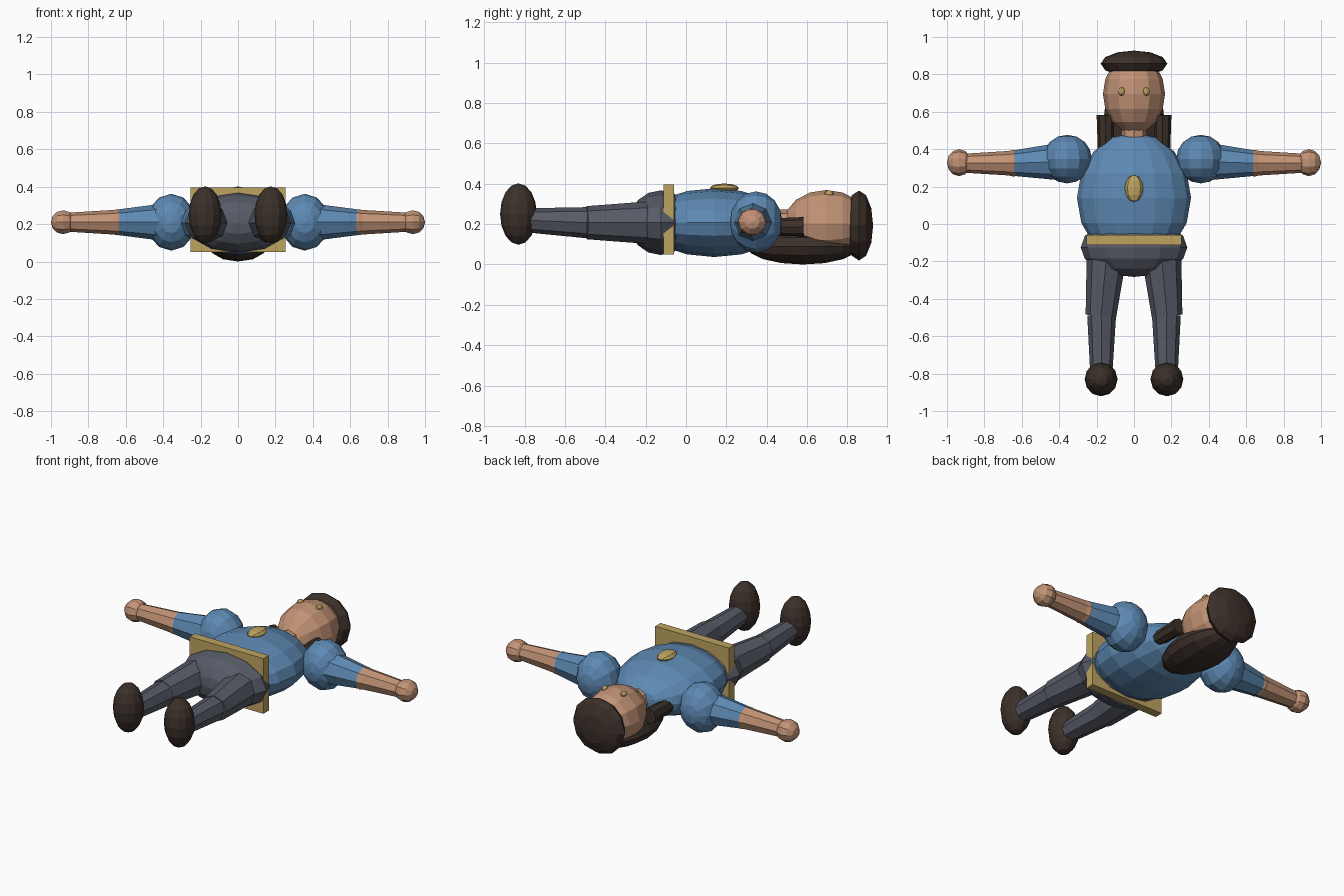
import bpy
import math
from mathutils import Vector, Euler

if "Cube" in bpy.data.objects:
    bpy.data.objects.remove(bpy.data.objects["Cube"])


def material(name, rgb):
    m = bpy.data.materials.new(name)
    m.diffuse_color = (*rgb, 1)
    m.use_nodes = True
    m.node_tree.nodes["Principled BSDF"].inputs["Base Color"].default_value = m.diffuse_color
    return m


BLUE = material("blue_cloth", (0.11, 0.25, 0.45))
SKIN = material("skin", (0.54, 0.29, 0.18))
DARK = material("dark_brown", (0.045, 0.03, 0.023))
GREY = material("grey_cloth", (0.095, 0.105, 0.135))
GOLD = material("gold", (0.52, 0.37, 0.12))

POLE = {"x": Euler((0, math.pi / 2, 0)), "y": Euler((math.pi / 2, 0, 0)), "z": Euler()}


def finish(name, mat):
    ob = bpy.context.object
    ob.name = name
    ob.data.materials.append(mat)
    return ob


def ball(name, mat, loc, radii, pole="y", seg=12, rings=8):
    """Flat-shaded ellipsoid with its poles along the given axis."""
    bpy.ops.mesh.primitive_uv_sphere_add(segments=seg, ring_count=rings, radius=1)
    ob = finish(name, mat)
    ob.data.transform(POLE[pole].to_matrix().to_4x4())
    ob.scale = radii
    ob.location = loc


def limb(name, mat, a, b, r1, r2, sides=8):
    """Tapered prism from point a to point b."""
    a, b = Vector(a), Vector(b)
    bpy.ops.mesh.primitive_cone_add(vertices=sides, radius1=r1, radius2=r2,
                                    depth=(b - a).length, location=(a + b) / 2)
    ob = finish(name, mat)
    ob.rotation_euler = (b - a).to_track_quat("Z", "Y").to_euler()


# Body
ball("torso", BLUE, (0, 0.14, 0.207), (0.305, 0.35, 0.17), seg=16)
ball("hips", GREY, (0, -0.125, 0.207), (0.285, 0.158, 0.16))
bpy.ops.mesh.primitive_cube_add(size=1, location=(0, -0.086, 0.223))
finish("belt", GOLD).scale = (0.51, 0.053, 0.345)
ball("brooch", GOLD, (0, 0.19, 0.378), (0.05, 0.072, 0.023), "y", 8, 6)

# Head and hair
limb("neck", SKIN, (0, 0.42, 0.205), (0, 0.56, 0.205), 0.07, 0.065)
ball("head", SKIN, (0, 0.695, 0.203), (0.166, 0.212, 0.166))
ball("hair_cap", DARK, (0, 0.857, 0.193), (0.178, 0.07, 0.173), rings=6)
ball("back_hair", DARK, (0, 0.58, 0.09), (0.16, 0.28, 0.09))

for s, side in ((-1, "left"), (1, "right")):
    # Face and side hair
    ball(f"{side}_eye", GOLD, (s * 0.066, 0.708, 0.35), (0.018, 0.024, 0.017), "z", 8, 6)
    limb(f"{side}_hair_lock", DARK, (s * 0.152, 0.35, 0.185), (s * 0.152, 0.583, 0.187), 0.04, 0.048)

    # Arm
    y, z = 0.325, 0.21
    ball(f"{side}_shoulder", BLUE, (s * 0.357, 0.347, z), (0.132, 0.13, 0.152))
    limb(f"{side}_sleeve", BLUE, (s * 0.36, 0.335, z), (s * 0.645, y, z), 0.105, 0.068)
    ball(f"{side}_elbow", SKIN, (s * 0.645, y, z), (0.072, 0.072, 0.07), "x", 8, 6)
    limb(f"{side}_forearm", SKIN, (s * 0.645, y, z), (s * 0.92, y, z), 0.067, 0.05)
    ball(f"{side}_hand", SKIN, (s * 0.935, y + 0.003, z), (0.065, 0.072, 0.067), "x", 10, 6)

    # Leg
    limb(f"{side}_thigh", GREY, (s * 0.145, -0.15, 0.207), (s * 0.177, -0.492, 0.207), 0.108, 0.082)
    limb(f"{side}_shin", GREY, (s * 0.173, -0.49, 0.207), (s * 0.175, -0.82, 0.22), 0.077, 0.058)
    ball(f"{side}_foot", DARK, (s * 0.176, -0.83, 0.25), (0.088, 0.091, 0.152), "z", 12, 8)
